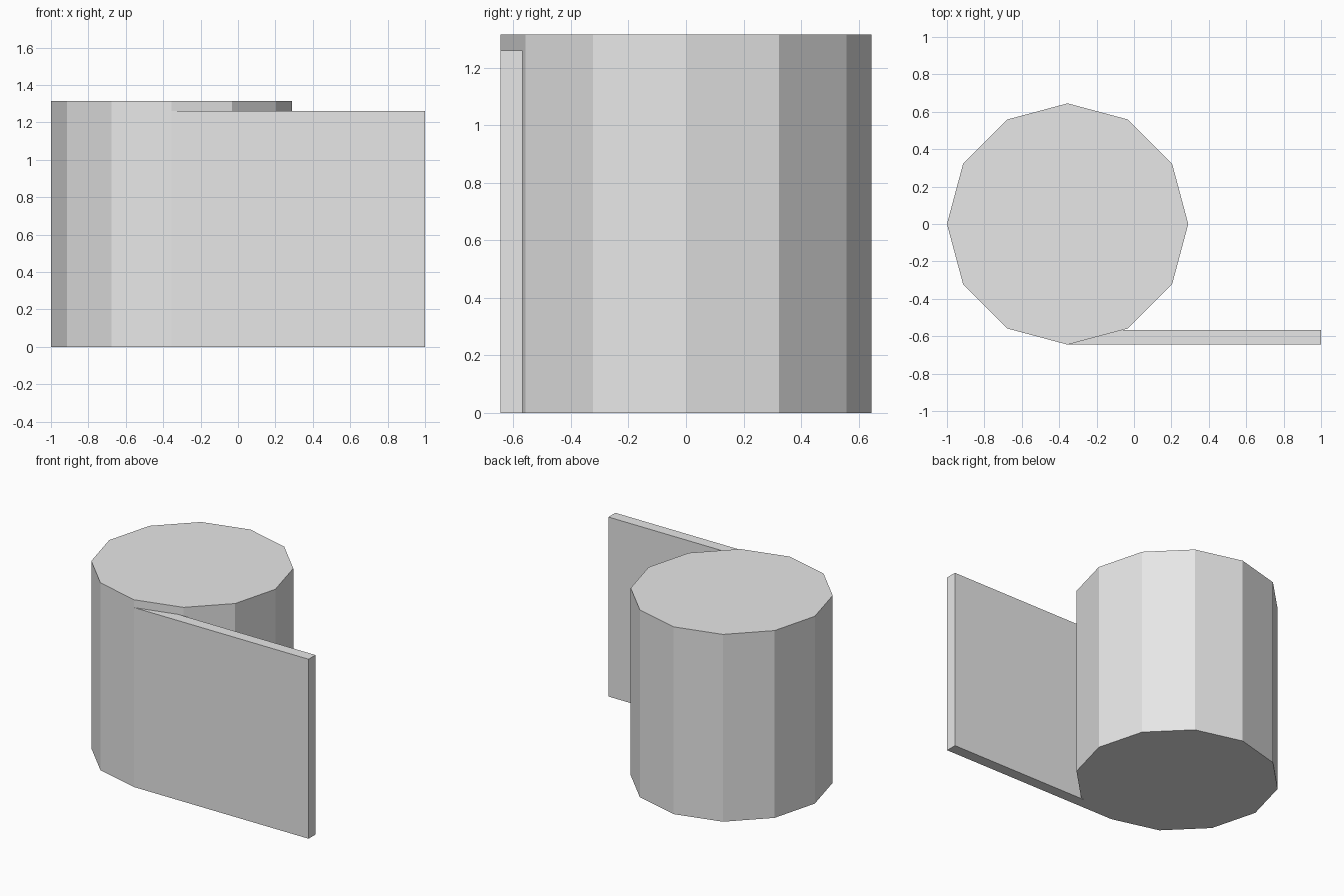
import bpy

default = bpy.data.objects.get("Cube")
if default:
    bpy.data.objects.remove(default, do_unlink=True)

# Single plain material
grey = bpy.data.materials.new("light_grey")
grey.use_nodes = True
colour = (0.8, 0.8, 0.8, 1.0)
grey.diffuse_color = colour
grey.node_tree.nodes["Principled BSDF"].inputs["Base Color"].default_value = colour


def finish(name):
    obj = bpy.context.object
    obj.name = name
    obj.data.materials.append(grey)
    return obj


# Twelve-sided drum
radius, height, centre_x = 0.645, 1.315, -0.355
bpy.ops.mesh.primitive_cylinder_add(
    vertices=12, radius=radius, depth=height, location=(centre_x, 0, height / 2))
finish("drum")

# Thin panel running off the drum's front edge
x0, x1 = centre_x, 1.0
y0, y1 = -radius, -0.568
panel_height = 1.26
bpy.ops.mesh.primitive_cube_add(
    size=1, location=((x0 + x1) / 2, (y0 + y1) / 2, panel_height / 2))
panel = finish("side_panel")
panel.scale = (x1 - x0, y1 - y0, panel_height)
bpy.ops.object.transform_apply(location=False, rotation=False, scale=True)
